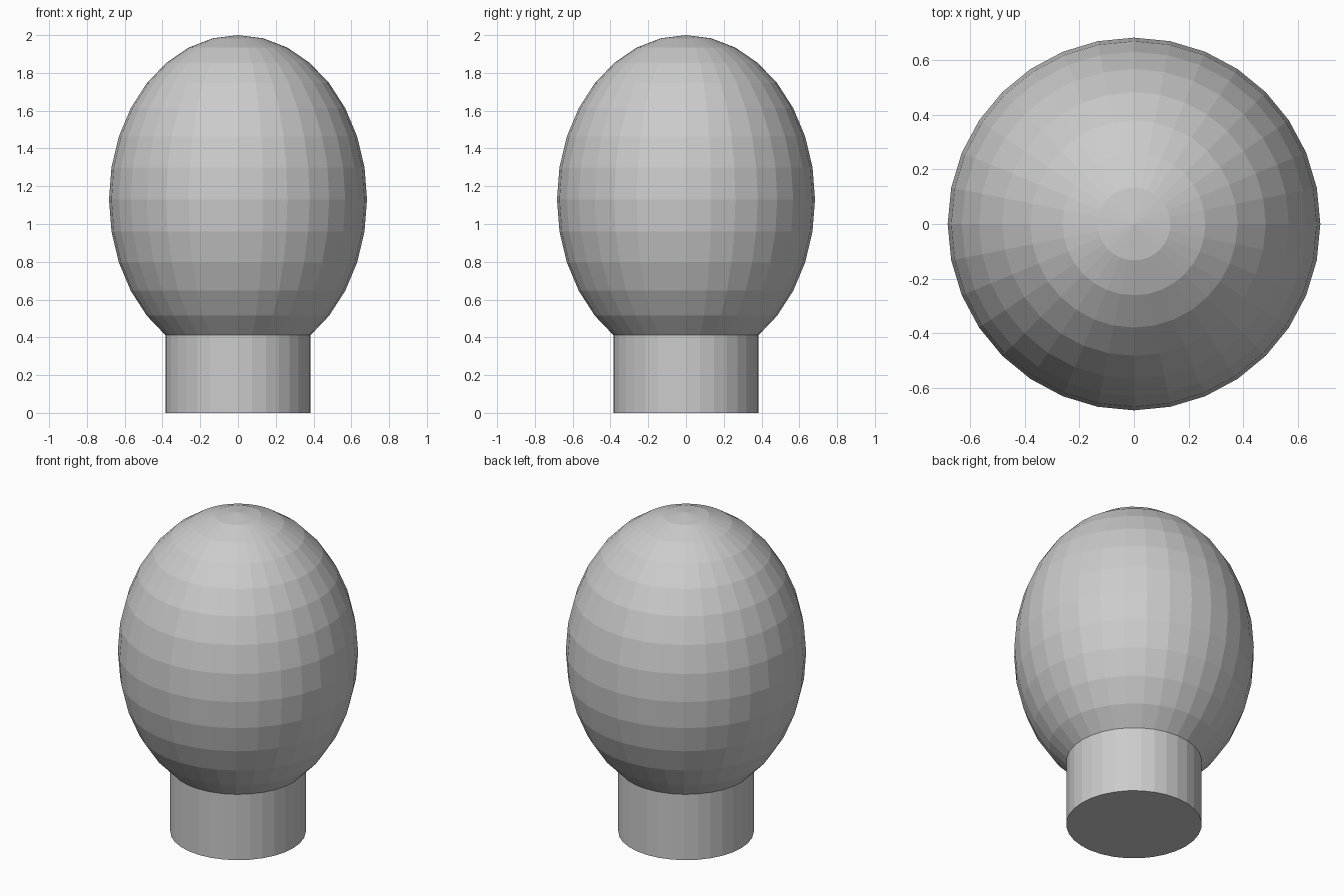
import bpy

if "Cube" in bpy.data.objects:
    bpy.data.objects.remove(bpy.data.objects["Cube"])

# Round bulb: flat-shaded ellipsoid
bpy.ops.mesh.primitive_uv_sphere_add(segments=32, ring_count=16, radius=1, location=(0, 0, 1.13))
bulb = bpy.context.object
bulb.name = "bulb"
bulb.scale = (0.683, 0.683, 0.87)
bpy.ops.object.transform_apply(location=False, rotation=False, scale=True)

# Cylindrical base, its top tucked inside the bulb
HEIGHT = 0.5
bpy.ops.mesh.primitive_cylinder_add(vertices=32, radius=0.385, depth=HEIGHT, location=(0, 0, HEIGHT / 2))
base = bpy.context.object
base.name = "base"
